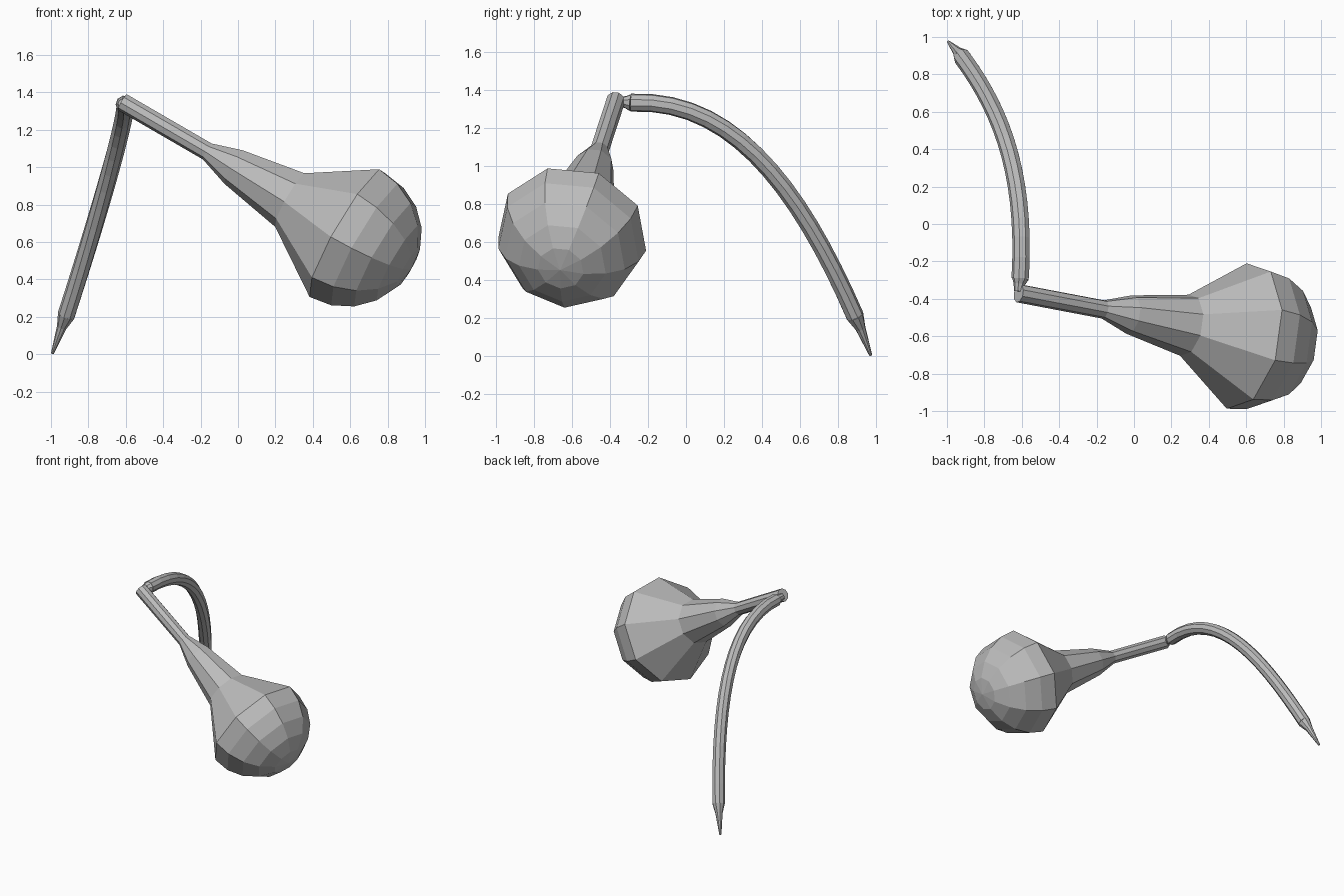
import bpy, bmesh, math
from mathutils import Vector
from mathutils.geometry import interpolate_bezier

if "Cube" in bpy.data.objects:
    bpy.data.objects.remove(bpy.data.objects["Cube"], do_unlink=True)

GREY = (0.5, 0.5, 0.5, 1)
grey = bpy.data.materials.new("plain grey")
grey.use_nodes = True
grey.diffuse_color = GREY
grey.node_tree.nodes["Principled BSDF"].inputs["Base Color"].default_value = GREY


def loft(name, path, radii, sides, phase=0):
    """Flat-shaded tube through path points, with a radius at each point."""
    bm = bmesh.new()
    rings = []
    for i, (p, r) in enumerate(zip(path, radii)):
        d = (path[min(i + 1, len(path) - 1)] - path[max(i - 1, 0)]).normalized()
        side = Vector((-d.y, d.x, 0)).normalized()
        up = d.cross(side)
        ring = []
        for k in range(sides):
            a = math.radians(phase) + math.tau * k / sides
            ring.append(bm.verts.new(p + r * (math.cos(a) * side + math.sin(a) * up)))
        rings.append(ring)
    for a, b in zip(rings, rings[1:]):
        for k in range(sides):
            n = (k + 1) % sides
            bm.faces.new((a[k], a[n], b[n], b[k]))
    bm.faces.new(rings[0])
    bm.faces.new(rings[-1])
    bmesh.ops.remove_doubles(bm, verts=bm.verts, dist=0.0005)
    bmesh.ops.recalc_face_normals(bm, faces=bm.faces)
    mesh = bpy.data.meshes.new(name)
    bm.to_mesh(mesh)
    bm.free()
    mesh.materials.append(grey)
    obj = bpy.data.objects.new(name, mesh)
    bpy.context.collection.objects.link(obj)
    return obj


# Straight shaft flaring into a faceted bulb with a domed end
start = Vector((-0.617, -0.37, 1.348))
axis = Vector((1, -0.19, -0.58)).normalized()
profile = [(0, 0.05), (0.533, 0.05), (0.70, 0.105), (1.055, 0.168)]
R = 0.40
for i in range(6):
    a = math.radians(18 * i)
    profile.append((1.407 + R * math.sin(a), max(R * math.cos(a), 0.0001)))
loft("bulb_and_shaft", [start + axis * t for t, r in profile],
     [r for t, r in profile], 9, 24)

# Curved arm with a narrow joint at the shaft and a pointed end
arm = interpolate_bezier(Vector((-0.607, -0.29, 1.335)), Vector((-0.575, 0.27, 1.36)),
                         Vector((-0.71, 0.61, 0.85)), Vector((-0.917, 0.89, 0.21)), 16)
loft("curved_arm", arm, [0.048] * len(arm), 9)
loft("arm_joint", [Vector((-0.617, -0.36, 1.34)), Vector((-0.612, -0.32, 1.338)), arm[0]],
     [0.025, 0.032, 0.047], 9)
loft("arm_point", [arm[-1], Vector((-0.942, 0.92, 0.145)), Vector((-0.992, 0.973, 0.004))],
     [0.048, 0.027, 0.008], 9)
